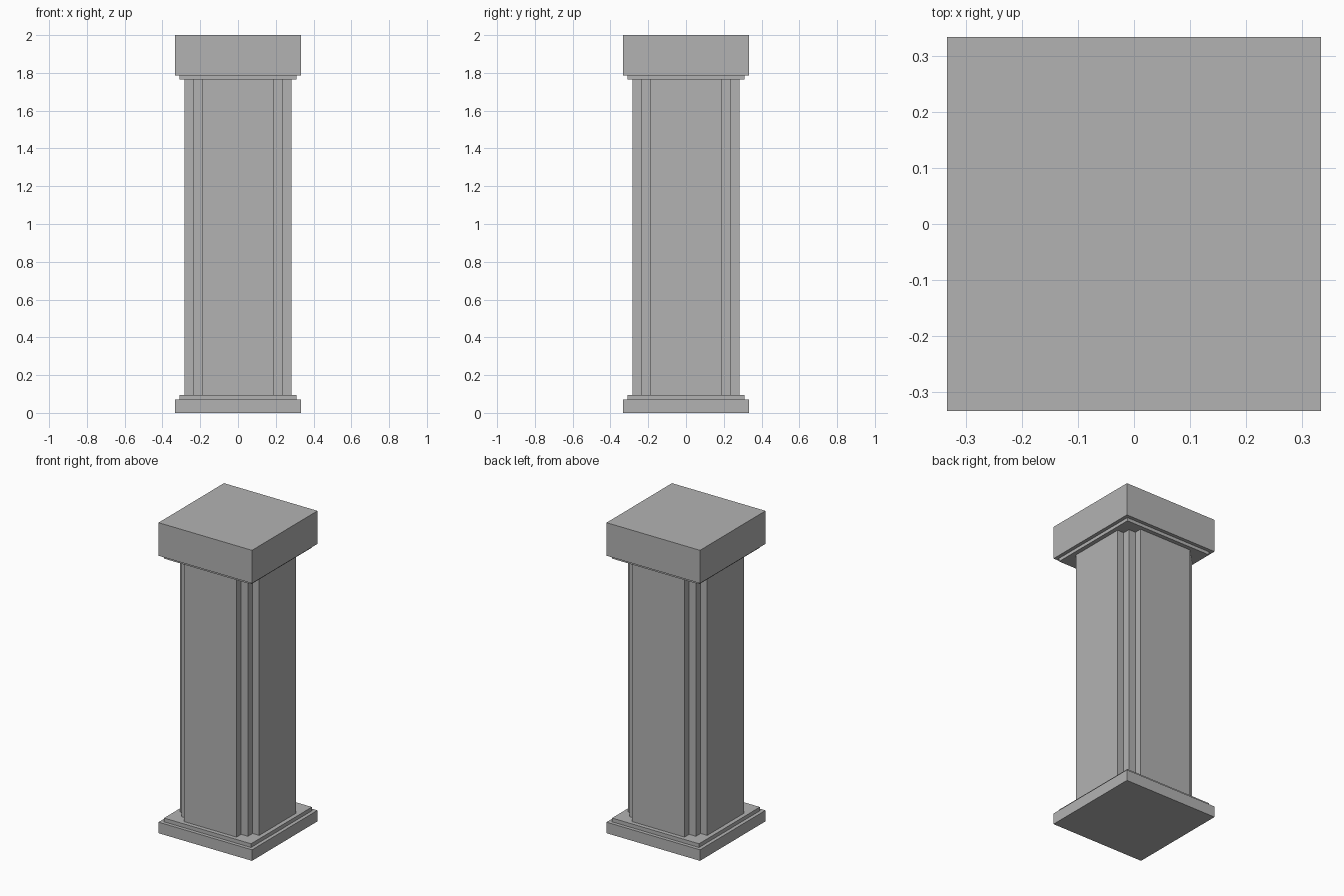
import bpy
import bmesh

cube = bpy.data.objects.get("Cube")
if cube:
    bpy.data.objects.remove(cube, do_unlink=True)

stone = bpy.data.materials.new("grey_stone")
stone.use_nodes = True
GREY = (0.45, 0.45, 0.45, 1)
stone.diffuse_color = GREY
stone.node_tree.nodes["Principled BSDF"].inputs["Base Color"].default_value = GREY


def prism(name, outline, bottom, top):
    """Extrude a flat outline upwards into a closed solid."""
    bm = bmesh.new()
    face = bm.faces.new([bm.verts.new((x, y, bottom)) for x, y in outline])
    moved = bmesh.ops.extrude_face_region(bm, geom=[face])["geom"]
    verts = [v for v in moved if isinstance(v, bmesh.types.BMVert)]
    bmesh.ops.translate(bm, verts=verts, vec=(0, 0, top - bottom))
    bmesh.ops.recalc_face_normals(bm, faces=bm.faces)
    mesh = bpy.data.meshes.new(name)
    bm.to_mesh(mesh)
    bm.free()
    mesh.materials.append(stone)
    obj = bpy.data.objects.new(name, mesh)
    bpy.context.collection.objects.link(obj)


def four_corners(corner):
    """Repeat one corner's points by quarter turns."""
    points = []
    for _ in range(4):
        points += corner
        corner = [(-y, x) for x, y in corner]
    return points


# Square slabs of the foot and the head
for name, half, bottom, top in (
    ("base_slab", 0.333, 0, 0.071),
    ("base_step", 0.31, 0.071, 0.095),
    ("capital_step", 0.31, 1.766, 1.787),
    ("capital_block", 0.333, 1.787, 2),
):
    prism(name, four_corners([(half, half)]), bottom, top)

# Shaft with raised panels and stepped corners
panel, core, outer = 0.188, 0.236, 0.283
corner = [(outer, panel), (core, panel), (core, core), (panel, core), (panel, outer)]
prism("shaft", four_corners(corner), 0.095, 1.766)
